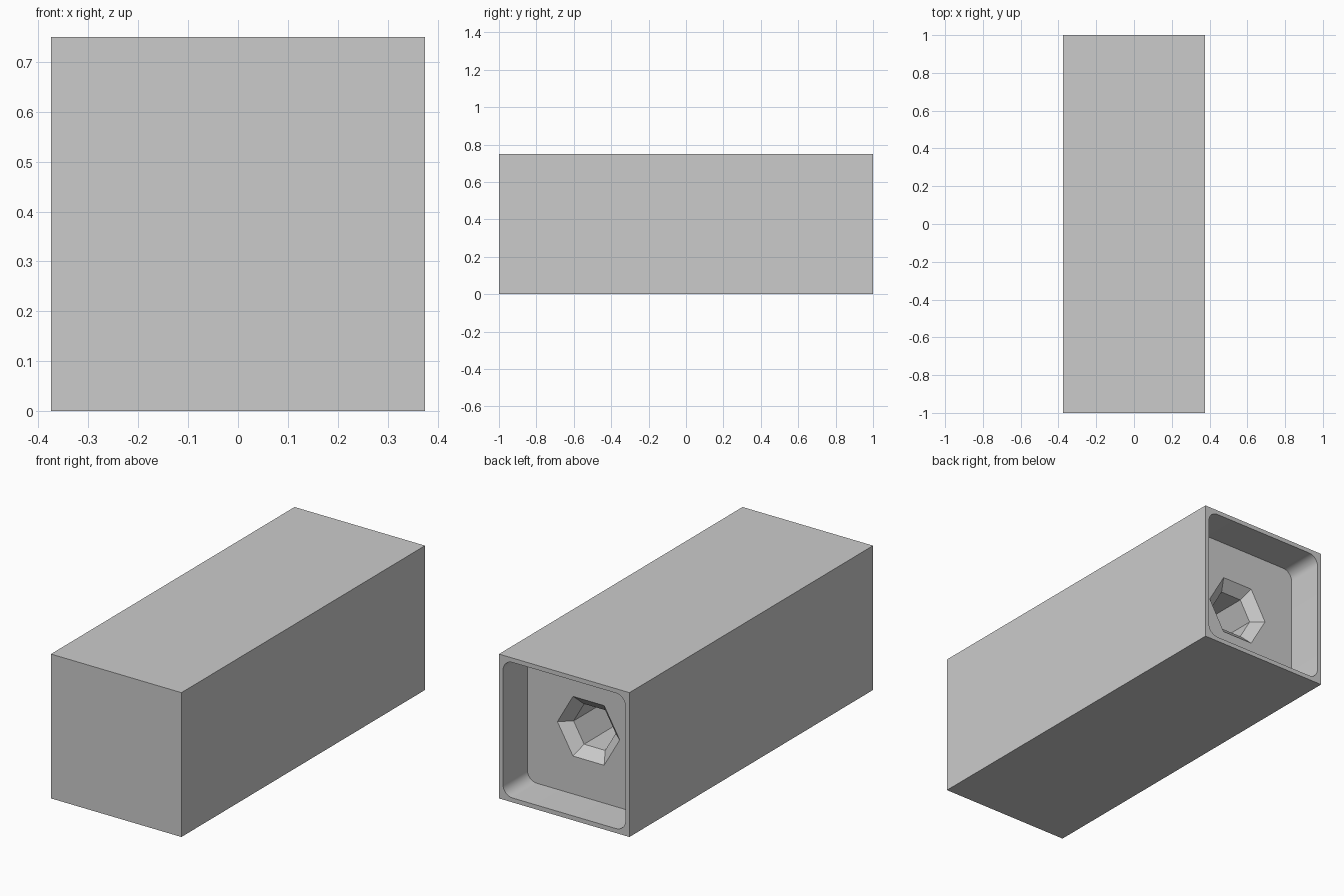
import bpy, bmesh, math

cube = bpy.data.objects.get("Cube")
if cube:
    bpy.data.objects.remove(cube, do_unlink=True)

W, H, L = 0.75, 0.75, 2.0      # block width, height, length
BACK = L / 2
MARGIN, CORNER = 0.023, 0.055  # recess rim and corner radius
FLOOR = BACK - 0.2             # recess floor
THROAT = FLOOR - 0.05          # end of the tapered socket mouth
SOCKET_END = -0.2

grey = bpy.data.materials.new("light_grey")
grey.use_nodes = True
colour = (0.6, 0.6, 0.6, 1)
grey.diffuse_color = colour
grey.node_tree.nodes["Principled BSDF"].inputs["Base Color"].default_value = colour


def rectangle(w, h, radius=0, steps=1):
    """Outline of a rectangle, with rounded corners if radius is set."""
    points = []
    for i, (sx, sz) in enumerate([(1, 1), (-1, 1), (-1, -1), (1, -1)]):
        for k in range(steps):
            a = math.pi / 2 * (i + k / max(steps - 1, 1))
            points.append((sx * (w / 2 - radius) + radius * math.cos(a),
                           sz * (h / 2 - radius) + radius * math.sin(a)))
    return points


def hexagon(r):
    return [(r * math.cos(i * math.pi / 3), r * math.sin(i * math.pi / 3))
            for i in range(6)]


bm = bmesh.new()


def loop(points, y):
    return [bm.verts.new((x, y, z + H / 2)) for x, z in points]


def loft(a, b):
    for i in range(len(a)):
        j = (i + 1) % len(a)
        bm.faces.new((a[i], a[j], b[j], b[i]))


def ring(a, b):
    """Flat face between an outline and the hole inside it."""
    edges = []
    for verts in (a, b):
        for i, v in enumerate(verts):
            w = verts[(i + 1) % len(verts)]
            edges.append(bm.edges.get((v, w)) or bm.edges.new((v, w)))
    bmesh.ops.triangle_fill(bm, use_beauty=True, edges=edges, normal=(0, 1, 0))


# Outer block, closed at the front
front = loop(rectangle(W, H), -BACK)
rim = loop(rectangle(W, H), BACK)
bm.faces.new(front)
loft(front, rim)

# Rounded recess in the back end
recess = rectangle(W - 2 * MARGIN, H - 2 * MARGIN, CORNER, 9)
opening = loop(recess, BACK)
floor = loop(recess, FLOOR)
ring(rim, opening)
loft(opening, floor)

# Hexagonal socket with a tapered mouth
mouth = loop(hexagon(0.179), FLOOR)
throat = loop(hexagon(0.121), THROAT)
end = loop(hexagon(0.121), SOCKET_END)
ring(floor, mouth)
loft(mouth, throat)
loft(throat, end)
bm.faces.new(end)

bmesh.ops.recalc_face_normals(bm, faces=bm.faces)
mesh = bpy.data.meshes.new("socket_block")
bm.to_mesh(mesh)
bm.free()
mesh.materials.append(grey)
block = bpy.data.objects.new("socket_block", mesh)
bpy.context.collection.objects.link(block)

bpy.ops.object.select_all(action='DESELECT')
block.select_set(True)
bpy.context.view_layer.objects.active = block
bpy.ops.object.shade_smooth_by_angle(angle=math.radians(30))
